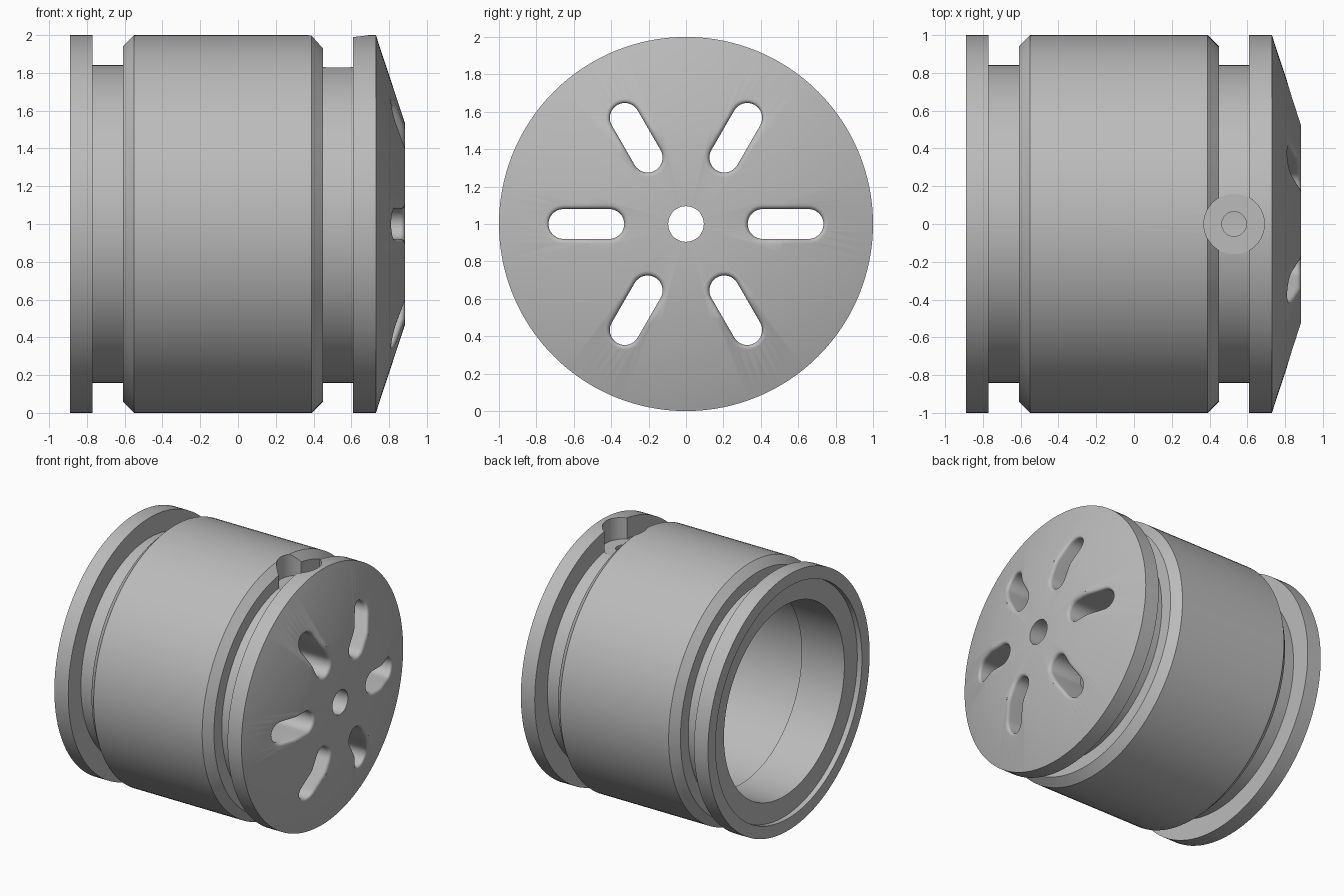
import bpy, bmesh, math
from mathutils import Matrix

default = bpy.data.objects.get("Cube")
if default:
    bpy.data.objects.remove(default, do_unlink=True)

# Single metal colour
metal = bpy.data.materials.new("grey metal")
metal.use_nodes = True
grey = (0.5, 0.5, 0.5, 1)
metal.diffuse_color = grey
metal.node_tree.nodes["Principled BSDF"].inputs["Base Color"].default_value = grey

CENTRE = Matrix.Translation((0, 0, 1))
FACE_X, FLAT_R, RIM_X = 0.885, 0.53, 0.73   # domed end


def finish(bm, name):
    bmesh.ops.recalc_face_normals(bm, faces=bm.faces)
    mesh = bpy.data.meshes.new(name)
    bm.to_mesh(mesh)
    bm.free()
    mesh.materials.append(metal)
    obj = bpy.data.objects.new(name, mesh)
    bpy.context.collection.objects.link(obj)
    return obj


def lathe(name, profile, steps=128):
    """Spin a closed (x, radius) profile around the x axis."""
    bm = bmesh.new()
    verts = [bm.verts.new((x, 0, r)) for x, r in profile]
    edges = [bm.edges.new((verts[i - 1], verts[i])) for i in range(len(verts))]
    bmesh.ops.spin(bm, geom=verts + edges, cent=(0, 0, 0), axis=(1, 0, 0),
                   angle=math.tau, steps=steps)
    bmesh.ops.remove_doubles(bm, verts=bm.verts, dist=0.0005)
    bm.transform(CENTRE)
    return finish(bm, name)


def dome_x(r):
    """Height of the domed end at a given radius."""
    t = max(0, (r - FLAT_R) / (1 - FLAT_R))
    return FACE_X - t * (FACE_X - RIM_X)


def stadium(inner, outer, half, grow):
    """Rounded slot outline along y, with divided straight sides."""
    a, b, w = inner + half, outer - half, half + grow
    side = [a + (b - a) * i / 8 for i in range(1, 8)]
    arc = [math.pi * i / 16 - math.pi / 2 for i in range(17)]
    pts = [(b + w * math.cos(t), w * math.sin(t)) for t in arc]
    pts += [(y, w) for y in reversed(side)]
    pts += [(a - w * math.cos(t), -w * math.sin(t)) for t in arc]
    pts += [(y, -w) for y in side]
    return pts


def slot_cutter(name, angle, fillet=0.025):
    """Slot through the crown whose mouth is rounded along the dome."""
    bm = bmesh.new()
    base = stadium(0.33, 0.735, 0.08, 0)
    rings = [[(0.5, y, z) for y, z in base]]
    for i in range(6):
        t = math.pi / 2 * i / 5
        depth = fillet * (1 - math.sin(t))
        outline = stadium(0.33, 0.735, 0.08, fillet * (1 - math.cos(t)))
        rings.append([(dome_x(math.hypot(y, z)) - depth, y, z) for y, z in outline])
    rings.append([(1.0, y, z) for _, y, z in rings[-1]])
    loops = [[bm.verts.new(p) for p in ring] for ring in rings]
    for low, high in zip(loops, loops[1:]):
        for i in range(len(low)):
            bm.faces.new((low[i - 1], low[i], high[i], high[i - 1]))
    bm.faces.new(loops[0])
    bm.faces.new(loops[-1])
    bm.transform(CENTRE @ Matrix.Rotation(angle, 4, 'X'))
    return finish(bm, name)


def drill_cutter(name, x, radius, bottom, top):
    bm = bmesh.new()
    bmesh.ops.create_cone(bm, cap_ends=True, segments=64, radius1=radius,
                          radius2=radius, depth=top - bottom,
                          matrix=Matrix.Translation((x, 0, (top + bottom) / 2)))
    return finish(bm, name)


# Hollow body with two ring grooves, chamfered middle and domed crown
body = lathe("piston_body", [
    (-0.89, 1), (-0.77, 1), (-0.77, 0.843), (-0.61, 0.843),
    (-0.61, 0.94), (-0.55, 1), (0.39, 1), (0.45, 0.94),
    (0.45, 0.843), (0.61, 0.843), (0.61, 1), (RIM_X, 1),
    (FACE_X, FLAT_R), (FACE_X, 0.095),
    (0.6, 0.095), (0.6, 0.765), (-0.48, 0.765), (-0.48, 0.745),
    (-0.85, 0.745), (-0.85, 0.905), (-0.89, 0.905),
])

# Six crown slots, and a counterbored hole in the top of the front groove
cutters = [slot_cutter(f"slot_cutter_{i + 1}", i * math.pi / 3) for i in range(6)]
cutters.append(drill_cutter("counterbore_cutter", 0.53, 0.16, 1.825, 2.2))
cutters.append(drill_cutter("oil_hole_cutter", 0.53, 0.065, 1.5, 2.1))

for cutter in cutters:
    cutter.hide_render = True
    mod = body.modifiers.new(cutter.name, 'BOOLEAN')
    mod.operation = 'DIFFERENCE'
    mod.solver = 'EXACT'
    mod.object = cutter

# Bake the cuts, drop the cutters, then smooth with crisp edges
bpy.context.view_layer.update()
graph = bpy.context.evaluated_depsgraph_get()
cut_mesh = bpy.data.meshes.new_from_object(body.evaluated_get(graph))
body.modifiers.clear()
body.data = cut_mesh
for cutter in cutters:
    bpy.data.objects.remove(cutter, do_unlink=True)

bpy.ops.object.select_all(action='DESELECT')
body.select_set(True)
bpy.context.view_layer.objects.active = body
bpy.ops.object.shade_smooth_by_angle(angle=math.radians(30))
